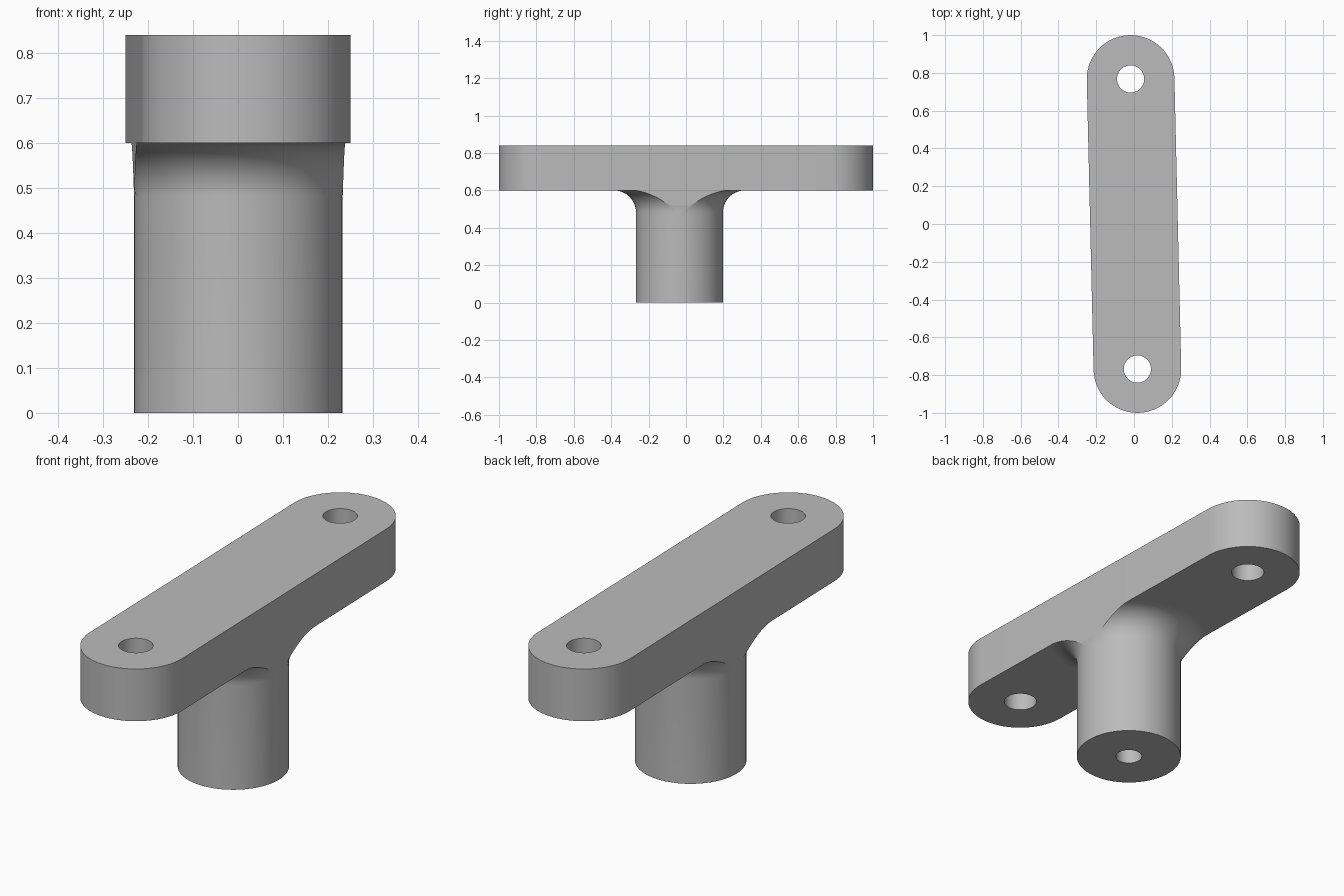
import bpy, bmesh, math
from mathutils import Matrix

HALF_W = 0.232        # half width of the bar, and radius of the post
END_Y = 0.768         # distance of the bar's end centres from the middle
UNDER, TOP = 0.60, 0.84
FILLET = 0.12
BORE_R, BORE_TOP = 0.058, 0.5
POST_Y = -0.035
TILT = 0.0234         # the bar is turned slightly about z

old = bpy.data.objects.get("Cube")
if old:
    bpy.data.objects.remove(old, do_unlink=True)

grey = bpy.data.materials.new("plain grey")
grey.use_nodes = True
colour = (0.5, 0.5, 0.5, 1)
grey.diffuse_color = colour
grey.node_tree.nodes["Principled BSDF"].inputs["Base Color"].default_value = colour


def arc(cx, cy, r, start, end, n):
    steps = [start + (end - start) * i / n for i in range(n + 1)]
    return [(cx + r * math.cos(a), cy + r * math.sin(a)) for a in steps]


def finish(bm, name):
    bmesh.ops.remove_doubles(bm, verts=bm.verts, dist=1e-5)
    bmesh.ops.recalc_face_normals(bm, faces=bm.faces)
    bm.transform(Matrix.Rotation(TILT, 4, 'Z'))
    mesh = bpy.data.meshes.new(name)
    bm.to_mesh(mesh)
    bm.free()
    mesh.materials.append(grey)
    obj = bpy.data.objects.new(name, mesh)
    bpy.context.collection.objects.link(obj)
    bpy.ops.object.select_all(action='DESELECT')
    obj.select_set(True)
    bpy.context.view_layer.objects.active = obj
    bpy.ops.object.shade_smooth_by_angle(angle=math.radians(25))
    return obj


# Bar: rounded outline with a bolt hole at each end
bm = bmesh.new()
outline = arc(0, END_Y, HALF_W, 0, math.pi, 40) + arc(0, -END_Y, HALF_W, math.pi, 2 * math.pi, 40)
holes = [arc(0, s * END_Y, 0.072, 0, 2 * math.pi, 48)[:-1] for s in (1, -1)]
edges = []
for loop in [outline] + holes:
    vs = [bm.verts.new((x, y, UNDER)) for x, y in loop]
    edges += [bm.edges.new((vs[i - 1], vs[i])) for i in range(len(vs))]
bmesh.ops.triangle_fill(bm, edges=edges, use_beauty=True)
bottom = bm.faces[:]
made = bmesh.ops.extrude_face_region(bm, geom=bottom, use_keep_orig=True)["geom"]
bmesh.ops.translate(bm, verts=[g for g in made if isinstance(g, bmesh.types.BMVert)],
                    vec=(0, 0, TOP - UNDER))
finish(bm, "mounting_bar")

# Post: blind bore, straight wall, then a flare trimmed flush with the bar's sides
profile = [(0, BORE_TOP), (BORE_R, BORE_TOP), (BORE_R, 0), (HALF_W, 0)]
for i in range(17):
    a = math.pi / 2 * i / 16
    profile.append((HALF_W + FILLET * (1 - math.cos(a)),
                    UNDER - FILLET + FILLET * math.sin(a)))
bm = bmesh.new()
rings = []
for r, z in profile:
    trim = math.acos(HALF_W / r) if r > HALF_W else 0
    pts = arc(0, POST_Y, r, trim, math.pi - trim, 40)
    pts += arc(0, POST_Y, r, math.pi + trim, 2 * math.pi - trim, 40)
    rings.append([bm.verts.new((x, y, z)) for x, y in pts])
for low, high in zip(rings, rings[1:]):
    for i in range(len(low)):
        bm.faces.new((low[i - 1], low[i], high[i], high[i - 1]))
finish(bm, "flared_post")
